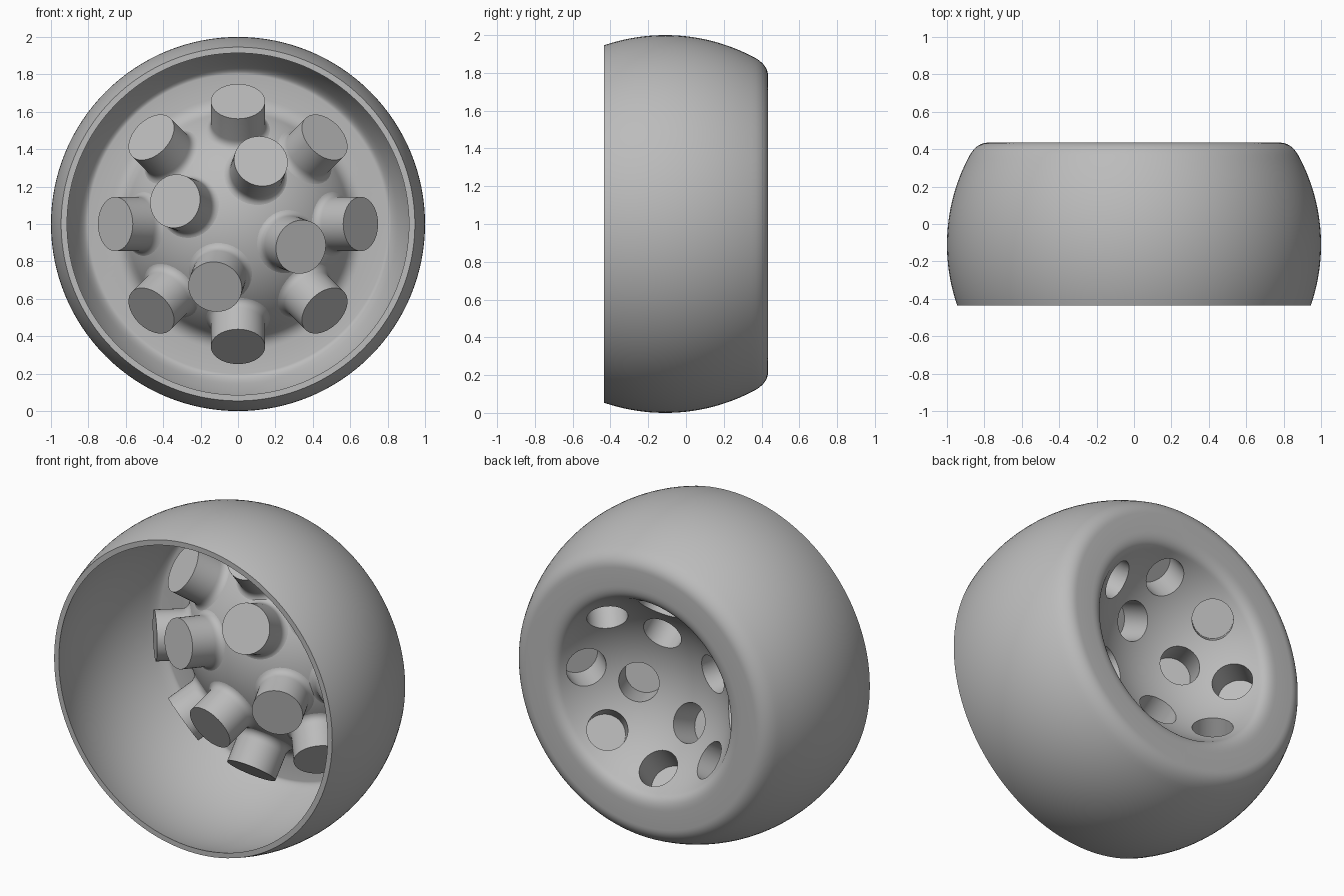
import bpy, bmesh, math
from mathutils import Matrix, Vector

cube = bpy.data.objects.get("Cube")
if cube:
    bpy.data.objects.remove(cube, do_unlink=True)

grey = bpy.data.materials.new("plain_grey")
grey.use_nodes = True
grey.diffuse_color = (0.5, 0.5, 0.5, 1)
bsdf = next(n for n in grey.node_tree.nodes if n.type == 'BSDF_PRINCIPLED')
bsdf.inputs["Base Color"].default_value = (0.5, 0.5, 0.5, 1)


def lathe(bm, profile, matrix, segments, closed=False):
    """Revolve (radius, height) points around the local z axis of the matrix."""
    rings = []
    for r, h in profile:
        count = 1 if r < 1e-5 else segments
        rings.append([bm.verts.new(matrix @ Vector((
            r * math.cos(math.tau * i / segments),
            r * math.sin(math.tau * i / segments), h))) for i in range(count)])
    pairs = list(zip(rings, rings[1:]))
    if closed:
        pairs.append((rings[-1], rings[0]))
    for a, b in pairs:
        if len(a) == len(b) == 1:
            continue
        for i in range(segments):
            j = (i + 1) % segments
            quad = [a[i % len(a)], a[j % len(a)], b[j % len(b)], b[i % len(b)]]
            bm.faces.new(list(dict.fromkeys(quad)))


def make_object(name, bm):
    bmesh.ops.recalc_face_normals(bm, faces=bm.faces)
    mesh = bpy.data.meshes.new(name)
    bm.to_mesh(mesh)
    bm.free()
    mesh.materials.append(grey)
    obj = bpy.data.objects.new(name, mesh)
    bpy.context.collection.objects.link(obj)
    return obj


def select_only(obj):
    bpy.ops.object.select_all(action='DESELECT')
    obj.select_set(True)
    bpy.context.view_layer.objects.active = obj


def smooth(obj):
    select_only(obj)
    bpy.ops.object.shade_smooth_by_angle(angle=math.radians(30))


def sphere_arc(center, radius, y0, y1, steps):
    """Profile points on a sphere, between two depths."""
    a0 = math.acos((y0 - center) / radius)
    a1 = math.acos((y1 - center) / radius)
    angles = [a0 + (a1 - a0) * i / steps for i in range(steps + 1)]
    return [(radius * math.sin(a), center + radius * math.cos(a)) for a in angles]


def bend(a, corner, b, steps=8):
    """Rounded corner, without its end points."""
    ts = [i / steps for i in range(1, steps)]
    return [tuple((1 - t) ** 2 * p + 2 * t * (1 - t) * q + t * t * s
                  for p, q, s in zip(a, corner, b)) for t in ts]


# Main sizes
BODY_Y, DOME_Y = -0.11, 0.68
FRONT, BACK, WALL = -0.435, 0.435, 0.405
DOME_OUT, DOME_IN = 0.68, 0.65
PEG_R, BORE_R, PEG_TOP = 0.145, 0.115, 0.856

# Shell: bowl with a thin wall and a dome pushed in from the back
dome = sphere_arc(DOME_Y, DOME_OUT, DOME_Y - DOME_OUT, 0.342, 28)
inside = sphere_arc(BODY_Y, 0.97, 0.355, FRONT, 30)
outside = sphere_arc(BODY_Y, 1.0, FRONT, 0.37, 30)
recess = sphere_arc(DOME_Y, DOME_IN, 0.39, DOME_Y - DOME_IN, 28)
ring_in, ring_out = (0.68, WALL), (0.80, WALL)
back_out, back_in = (0.78, BACK), (0.67, BACK)
profile = (dome + bend(dome[-1], (0.62, WALL), ring_in) + [ring_in, ring_out]
           + bend(ring_out, (0.822, WALL), inside[0]) + inside + outside
           + bend(outside[-1], (0.838, BACK), back_out) + [back_out, back_in]
           + bend(back_in, (0.602, BACK), recess[0]) + recess)
bm = bmesh.new()
to_front = Matrix.Translation((0, 0, 1)) @ Matrix.Rotation(math.pi / 2, 4, 'X')
lathe(bm, [(r, -y) for r, y in profile], to_front, 128)
shell = make_object("bowl_shell", bm)

# Peg directions: an outer ring of eight and an inner ring of four
directions = [(50, 45 * i) for i in range(8)] + [(24.7, 70 + 90 * i) for i in range(4)]
frames = []
for tilt, turn in directions:
    t, a = math.radians(tilt), math.radians(turn)
    d = Vector((math.sin(t) * math.cos(a), -math.cos(t), math.sin(t) * math.sin(a)))
    frames.append(Matrix.Translation((0, DOME_Y, 1))
                  @ d.to_track_quat('Z', 'Y').to_matrix().to_4x4())

# Bores cut through the dome
bm = bmesh.new()
for frame in frames:
    lathe(bm, [(0, 0.55), (BORE_R, 0.55), (BORE_R, 0.8), (0, 0.8)], frame, 48)
cutter = make_object("bore_cutter", bm)
cutter.hide_render = True
cut = shell.modifiers.new("bores", 'BOOLEAN')
cut.operation = 'DIFFERENCE'
cut.solver = 'EXACT'
cut.object = cutter
select_only(shell)
bpy.ops.object.modifier_apply(modifier=cut.name)
bpy.data.objects.remove(cutter, do_unlink=True)
smooth(shell)

# Hollow pegs with a closed tip and a flared root
neck, root = (PEG_R, 0.705), (0.185, 0.652)
peg = ([(0, PEG_TOP), (PEG_R, PEG_TOP), neck]
       + bend(neck, (PEG_R, 0.664), root)
       + [root, (0.15, 0.652), (BORE_R, 0.655),
          (BORE_R, PEG_TOP - 0.03), (0, PEG_TOP - 0.03)])
for i, frame in enumerate(frames):
    bm = bmesh.new()
    lathe(bm, peg, frame, 48)
    ring = "outer" if i < 8 else "inner"
    smooth(make_object(f"{ring}_peg_{i + 1}", bm))
